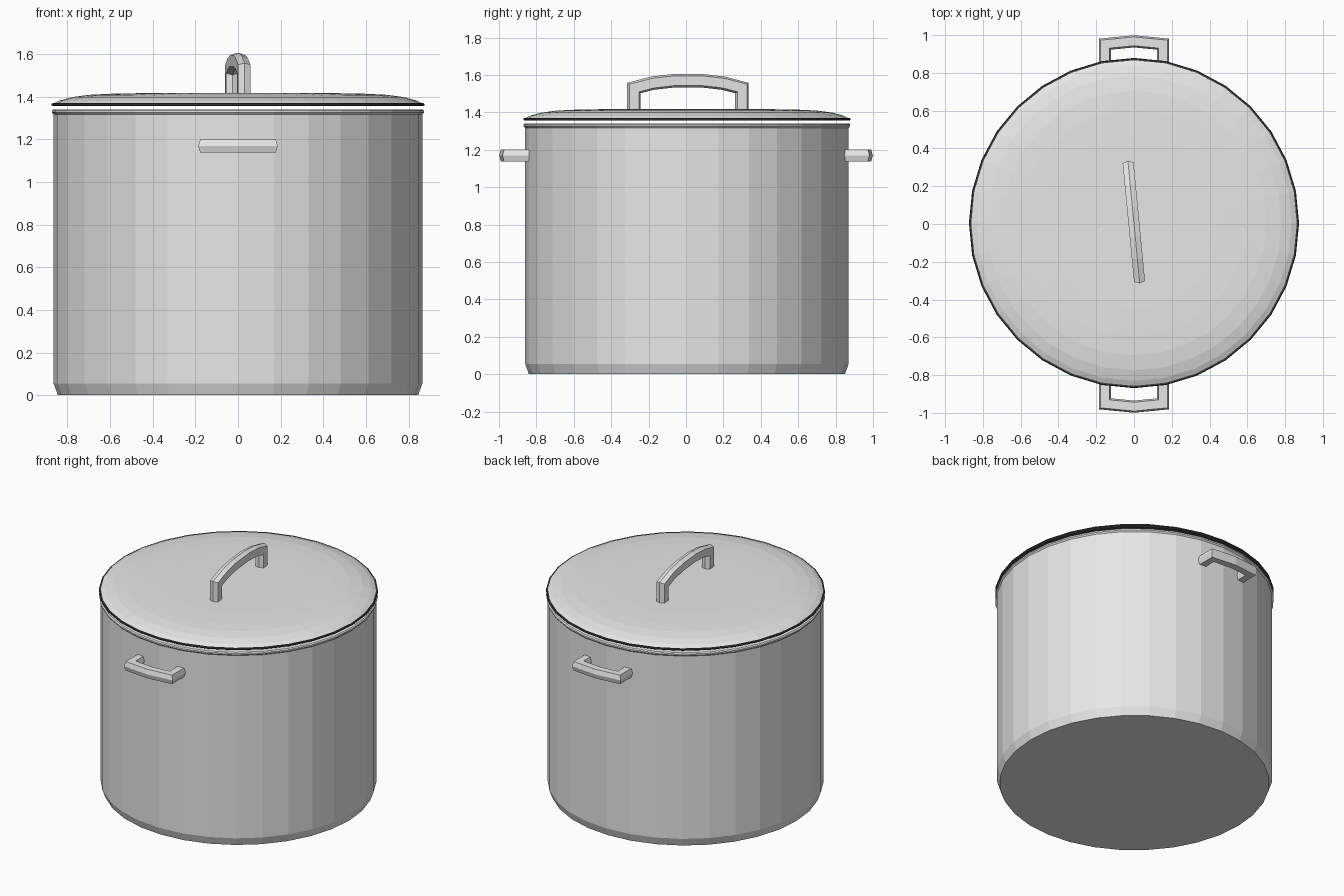
import bpy, bmesh, math
from mathutils import Vector, Matrix

if "Cube" in bpy.data.objects:
    bpy.data.objects.remove(bpy.data.objects["Cube"])

steel = bpy.data.materials.new("brushed steel")
steel.diffuse_color = (0.8, 0.8, 0.8, 1)
steel.use_nodes = True
steel.node_tree.nodes["Principled BSDF"].inputs["Base Color"].default_value = steel.diffuse_color
dark = bpy.data.materials.new("dark rim grey")
dark.diffuse_color = (0.05, 0.05, 0.05, 1)
dark.use_nodes = True
dark.node_tree.nodes["Principled BSDF"].inputs["Base Color"].default_value = dark.diffuse_color
SIDES = 32
CENTRE_Y = 0.005


def finish(bm, name, material=steel):
    bmesh.ops.remove_doubles(bm, verts=bm.verts, dist=1e-5)
    bmesh.ops.recalc_face_normals(bm, faces=bm.faces)
    mesh = bpy.data.meshes.new(name)
    bm.to_mesh(mesh)
    bm.free()
    mesh.materials.append(material)
    ob = bpy.data.objects.new(name, mesh)
    bpy.context.collection.objects.link(ob)
    return ob


def lathe(name, profile, material=steel):
    """Revolve a (radius, z) profile around the axis."""
    bm = bmesh.new()
    verts = [bm.verts.new((r, 0, z)) for r, z in profile]
    edges = [bm.edges.new(p) for p in zip(verts, verts[1:])]
    bmesh.ops.spin(bm, geom=verts + edges, cent=(0, 0, 0), axis=(0, 0, 1),
                   angle=math.tau, steps=SIDES, use_merge=True)
    ob = finish(bm, name, material)
    ob.location.y = CENTRE_Y
    return ob


def hex_bar(name, path, matrix, radius=0.034, half_thick=0.029):
    """Sweep a flattened hexagon along a flat path with mitred corners."""
    section = [(1, 0), (0.72, 1), (-0.72, 1), (-1, 0), (-0.72, -1), (0.72, -1)]
    pts = [Vector(p) for p in path]
    bm = bmesh.new()
    rings = []
    for i, p in enumerate(pts):
        a = (p - pts[i - 1]).normalized() if i > 0 else None
        b = (pts[i + 1] - p).normalized() if i < len(pts) - 1 else None
        a, b = a or b, b or a
        t = (a + b).normalized()
        n = Vector((-t.y, t.x)) / t.dot(a)
        ring = []
        for across, up in section:
            q = p + n * radius * across
            ring.append(bm.verts.new((q.x, q.y, half_thick * up)))
        rings.append(ring)
    for r0, r1 in zip(rings, rings[1:]):
        for k in range(6):
            j = (k + 1) % 6
            bm.faces.new((r0[k], r0[j], r1[j], r1[k]))
    bm.faces.new(rings[0])
    bm.faces.new(rings[-1])
    bm.transform(matrix)
    return finish(bm, name)


# Open pot body with bevelled base and small rolled rim
lathe("pot_body", [(0, 0), (0.845, 0), (0.865, 0.055), (0.865, 1.317),
                   (0.873, 1.326), (0.873, 1.335), (0.866, 1.341),
                   (0.835, 1.341), (0.83, 1.32), (0.83, 0.05), (0, 0.05)])

# Shallow domed lid floating just above the rim
lathe("lid", [(0, 1.418), (0.45, 1.417), (0.60, 1.414), (0.70, 1.409),
              (0.78, 1.398), (0.835, 1.383), (0.864, 1.369),
              (0.83, 1.362), (0.76, 1.38), (0.60, 1.396), (0, 1.40)])

# Dark band round the edge of the lid
lathe("lid_rim", [(0.862, 1.370), (0.870, 1.370), (0.874, 1.366), (0.874, 1.360),
                  (0.868, 1.356), (0.835, 1.356), (0.835, 1.363), (0.862, 1.370)], dark)

# Lid handle: arch standing in the yz plane, turned slightly
half = [(0.29, 1.40), (0.29, 1.53), (0.19, 1.556), (0.075, 1.569)]
arch = half + [(-u, v) for u, v in reversed(half)]
upright = Matrix(((0, 0, 1, 0), (1, 0, 0, 0), (0, 1, 0, 0), (0, 0, 0, 1)))
place = Matrix.Translation((-0.001, 0.01, 0)) @ Matrix.Rotation(math.radians(5.5), 4, 'Z')
hex_bar("lid_handle", arch, place @ upright, 0.036)

# Side handles: flat loops on front and back
loop = [(0.154, 0.83), (0.154, 0.952), (0, 0.967), (-0.154, 0.952), (-0.154, 0.83)]
for name, turn in (("back_handle", 0), ("front_handle", math.pi)):
    hex_bar(name, loop, Matrix.Translation((0, 0, 1.169)) @ Matrix.Rotation(turn, 4, 'Z'), 0.032, 0.031)
